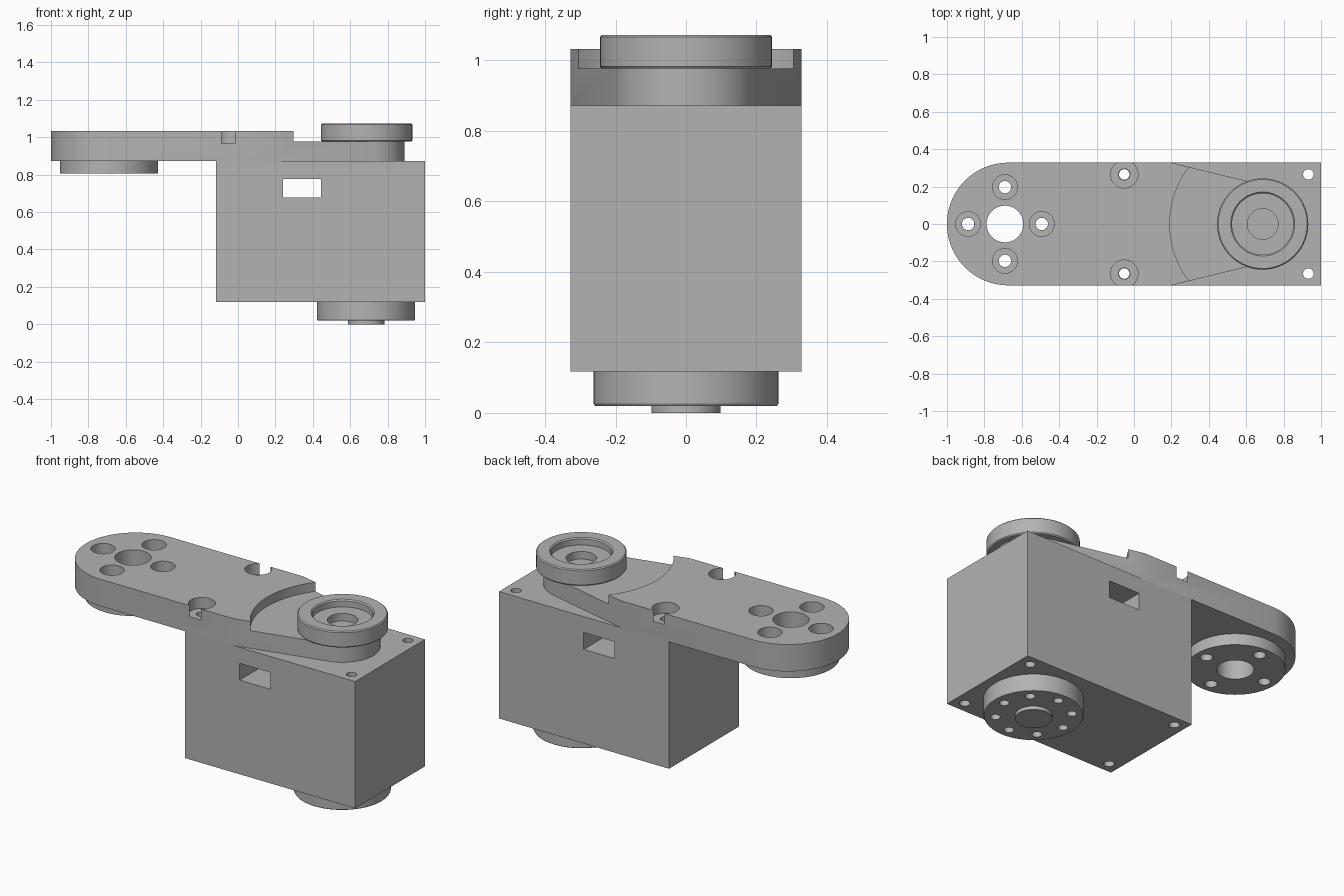
import bpy, bmesh, math
from mathutils import Matrix

cube = bpy.data.objects.get("Cube")
if cube:
    bpy.data.objects.remove(cube)

grey = bpy.data.materials.new("plain_grey")
grey.use_nodes = True
colour = (0.45, 0.45, 0.45, 1)
grey.diffuse_color = colour
grey.node_tree.nodes["Principled BSDF"].inputs["Base Color"].default_value = colour

# Main levels and axes
BASE, TOP, STEP, ARM_TOP = 0.118, 0.872, 0.977, 1.032
HALF = 0.328
PIVOT, JOINT = 0.688, -0.69
SCREW_Y = 0.265


def lathe(bm, profile, x, y=0, seg=64):
    """Closed solid of revolution; profile lists (radius, z) from axis to axis."""
    rings = []
    for r, z in profile:
        if r == 0:
            rings.append([bm.verts.new((x, y, z))])
        else:
            rings.append([bm.verts.new((x + r * math.cos(2 * math.pi * i / seg),
                                        y + r * math.sin(2 * math.pi * i / seg), z))
                          for i in range(seg)])
    for a, b in zip(rings, rings[1:]):
        for i in range(seg):
            j = (i + 1) % seg
            if len(a) == 1:
                bm.faces.new((a[0], b[j], b[i]))
            elif len(b) == 1:
                bm.faces.new((a[i], a[j], b[0]))
            else:
                bm.faces.new((a[i], a[j], b[j], b[i]))


def rod(bm, x, y, r, z0, z1, seg=32):
    lathe(bm, [(0, z0), (r, z0), (r, z1), (0, z1)], x, y, seg)


def box(bm, lo, hi):
    size = [b - a for a, b in zip(lo, hi)]
    mid = [(a + b) / 2 for a, b in zip(lo, hi)]
    bmesh.ops.create_cube(bm, size=1, matrix=Matrix.Translation(mid) @ Matrix.Diagonal((*size, 1)))


def make(name, bm):
    bmesh.ops.recalc_face_normals(bm, faces=bm.faces)
    mesh = bpy.data.meshes.new(name)
    bm.to_mesh(mesh)
    bm.free()
    mesh.materials.append(grey)
    obj = bpy.data.objects.new(name, mesh)
    bpy.context.collection.objects.link(obj)
    return obj


def finish(obj, cutter_bm=None):
    """Cut away the cutter solids, then smooth the round faces."""
    bpy.ops.object.select_all(action="DESELECT")
    bpy.context.view_layer.objects.active = obj
    obj.select_set(True)
    if cutter_bm:
        cutter = make(obj.name + "_cutter", cutter_bm)
        cutter.hide_render = True
        mod = obj.modifiers.new("holes", "BOOLEAN")
        mod.operation, mod.solver, mod.object = "DIFFERENCE", "EXACT", cutter
        bpy.ops.object.modifier_apply(modifier=mod.name)
        bpy.data.objects.remove(cutter)
    bpy.ops.object.shade_smooth_by_angle(angle=math.radians(30))


# Motor body with cable window and four corner screw holes
bm, cut = bmesh.new(), bmesh.new()
box(bm, (-0.118, -HALF, BASE), (1, HALF, TOP))
box(cut, (0.24, -0.5, 0.677), (0.443, 0.5, 0.777))
for x in (-0.052, 0.932):
    for side in (-1, 1):
        rod(cut, x, side * SCREW_Y, 0.028, 0, 1)
finish(make("motor_body", bm), cut)

# Arm plate: round left end, straight sides, taper to a smaller round end
outline = []
for i in range(49):
    a = math.pi / 2 + math.pi * i / 48
    outline.append((-1 + HALF + HALF * math.cos(a), HALF * math.sin(a)))
tilt = math.radians(75.8)
outline.append((0.2, -HALF))
for i in range(41):
    a = -tilt + 2 * tilt * i / 40
    outline.append((PIVOT + 0.203 * math.cos(a), 0.203 * math.sin(a)))
outline.append((0.2, HALF))
bm, cut = bmesh.new(), bmesh.new()
face = bm.faces.new([bm.verts.new((x, y, TOP)) for x, y in outline])
lift = bmesh.ops.extrude_face_region(bm, geom=[face])["geom"]
bmesh.ops.translate(bm, vec=(0, 0, ARM_TOP - TOP),
                    verts=[v for v in lift if isinstance(v, bmesh.types.BMVert)])
rod(cut, PIVOT, 0, 0.497, STEP, 1.2, 128)          # lowered step around the pivot
rod(cut, JOINT, 0, 0.098, 0.7, 1.2, 64)            # central bore
joint_holes = [(JOINT + 0.197, 0), (JOINT - 0.197, 0), (JOINT, 0.197), (JOINT, -0.197)]
seats = [(x, y, 0.066, 0.92, 0.033) for x, y in joint_holes]
seats += [(-0.052, s * SCREW_Y, 0.073, 0.967, 0.03) for s in (-1, 1)]
for x, y, wide, floor, narrow in seats:            # counterbored screw holes
    lathe(cut, [(0, 0.8), (narrow, 0.8), (narrow, floor), (wide, floor), (wide, 1.2), (0, 1.2)], x, y, 48)
finish(make("arm_plate", bm), cut)

# Flange under the arm
bm, cut = bmesh.new(), bmesh.new()
rod(bm, JOINT, 0, 0.262, 0.806, TOP, 64)
rod(cut, JOINT, 0, 0.098, 0.7, 1, 64)
for x, y in joint_holes:
    rod(cut, x, y, 0.033, 0.7, 1)
finish(make("arm_flange", bm), cut)

# Top pivot cap with a stepped recess and softened rims
bm = bmesh.new()
lathe(bm, [(0, STEP), (0.239, STEP), (0.244, 0.983), (0.244, 1.067), (0.238, 1.073),
           (0.171, 1.073), (0.164, 1.066), (0.164, 1.03), (0.082, 1.03), (0.082, 0.985), (0, 0.985)], PIVOT)
finish(make("pivot_cap", bm))

# Bottom output horn with a raised hub and a ring of eight screw holes
bm, cut = bmesh.new(), bmesh.new()
lathe(bm, [(0, 0), (0.098, 0), (0.098, 0.02), (0.258, 0.02), (0.262, 0.026),
           (0.262, BASE), (0, BASE)], PIVOT - 0.003)
for i in range(8):
    a = math.pi * i / 4
    rod(cut, PIVOT - 0.003 + 0.2 * math.cos(a), 0.2 * math.sin(a), 0.026, -0.05, 0.1)
finish(make("output_horn", bm), cut)
